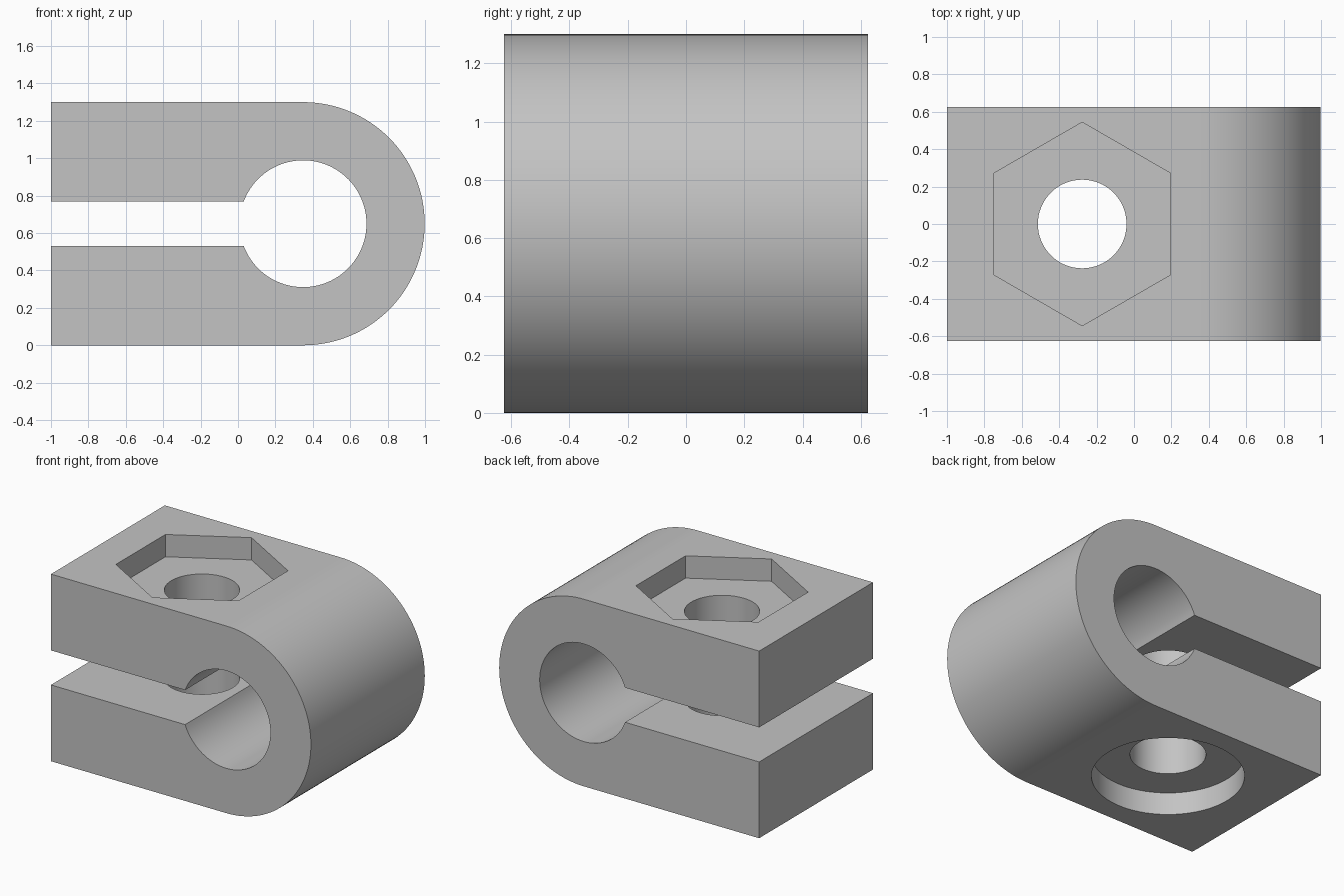
import bpy
import bmesh
from math import asin, cos, pi, radians, sin

cube = bpy.data.objects.get("Cube")
if cube:
    bpy.data.objects.remove(cube, do_unlink=True)

HALF_DEPTH = 0.625
CENTRE_X, CENTRE_Z = 0.348, 0.65
OUTER, BORE = 0.65, 0.339
SLOT_HALF = 0.12
BOLT_X = -0.277
RECESS = 0.155
HEIGHT = 2 * OUTER

grey = bpy.data.materials.new("plain grey")
grey.use_nodes = True
colour = (0.55, 0.55, 0.55, 1)
grey.diffuse_color = colour
grey.node_tree.nodes["Principled BSDF"].inputs["Base Color"].default_value = colour


def arc(radius, start, end, steps):
    """Points on an arc about the clamp bore."""
    angles = [start + (end - start) * i / steps for i in range(steps + 1)]
    return [(CENTRE_X + radius * cos(a), CENTRE_Z + radius * sin(a)) for a in angles]


def cutter(name, radius, sides, low, high):
    """Upright prism on the bolt axis."""
    bpy.ops.mesh.primitive_cylinder_add(
        vertices=sides, radius=radius, depth=high - low,
        location=(BOLT_X, 0, (low + high) / 2))
    obj = bpy.context.object
    obj.name = name
    obj.hide_render = True
    return obj


# Clamp body: rounded jaw outline with a bore opening into the slot
mouth = pi - asin(SLOT_HALF / BORE)
profile = [(-1, 0)]
profile += arc(OUTER, -pi / 2, pi / 2, 64)
profile += [(-1, HEIGHT), (-1, CENTRE_Z + SLOT_HALF)]
profile += arc(BORE, mouth, -mouth, 80)
profile += [(-1, CENTRE_Z - SLOT_HALF)]

bm = bmesh.new()
face = bm.faces.new([bm.verts.new((x, -HALF_DEPTH, z)) for x, z in profile])
side = bmesh.ops.extrude_face_region(bm, geom=[face])
moved = [v for v in side["geom"] if isinstance(v, bmesh.types.BMVert)]
bmesh.ops.translate(bm, verts=moved, vec=(0, 2 * HALF_DEPTH, 0))
bmesh.ops.recalc_face_normals(bm, faces=bm.faces)
mesh = bpy.data.meshes.new("clamp_body")
bm.to_mesh(mesh)
bm.free()
mesh.materials.append(grey)
body = bpy.data.objects.new("clamp_body", mesh)
bpy.context.collection.objects.link(body)

# Bolt hole, hexagonal nut pocket on top, round counterbore underneath
cutters = [
    cutter("bolt_hole", 0.237, 64, -0.2, HEIGHT + 0.2),
    cutter("nut_pocket", 0.544, 6, HEIGHT - RECESS, HEIGHT + 0.3),
    cutter("head_counterbore", 0.478, 80, -0.3, RECESS),
]
bpy.ops.object.select_all(action="DESELECT")
body.select_set(True)
bpy.context.view_layer.objects.active = body
for tool in cutters:
    tool.data.materials.append(grey)
    cut = body.modifiers.new(tool.name, "BOOLEAN")
    cut.operation = "DIFFERENCE"
    cut.solver = "EXACT"
    cut.object = tool
    bpy.ops.object.modifier_apply(modifier=cut.name)
    bpy.data.objects.remove(tool, do_unlink=True)

# Smooth curved walls, crisp edges
bpy.ops.object.shade_smooth_by_angle(angle=radians(30))
